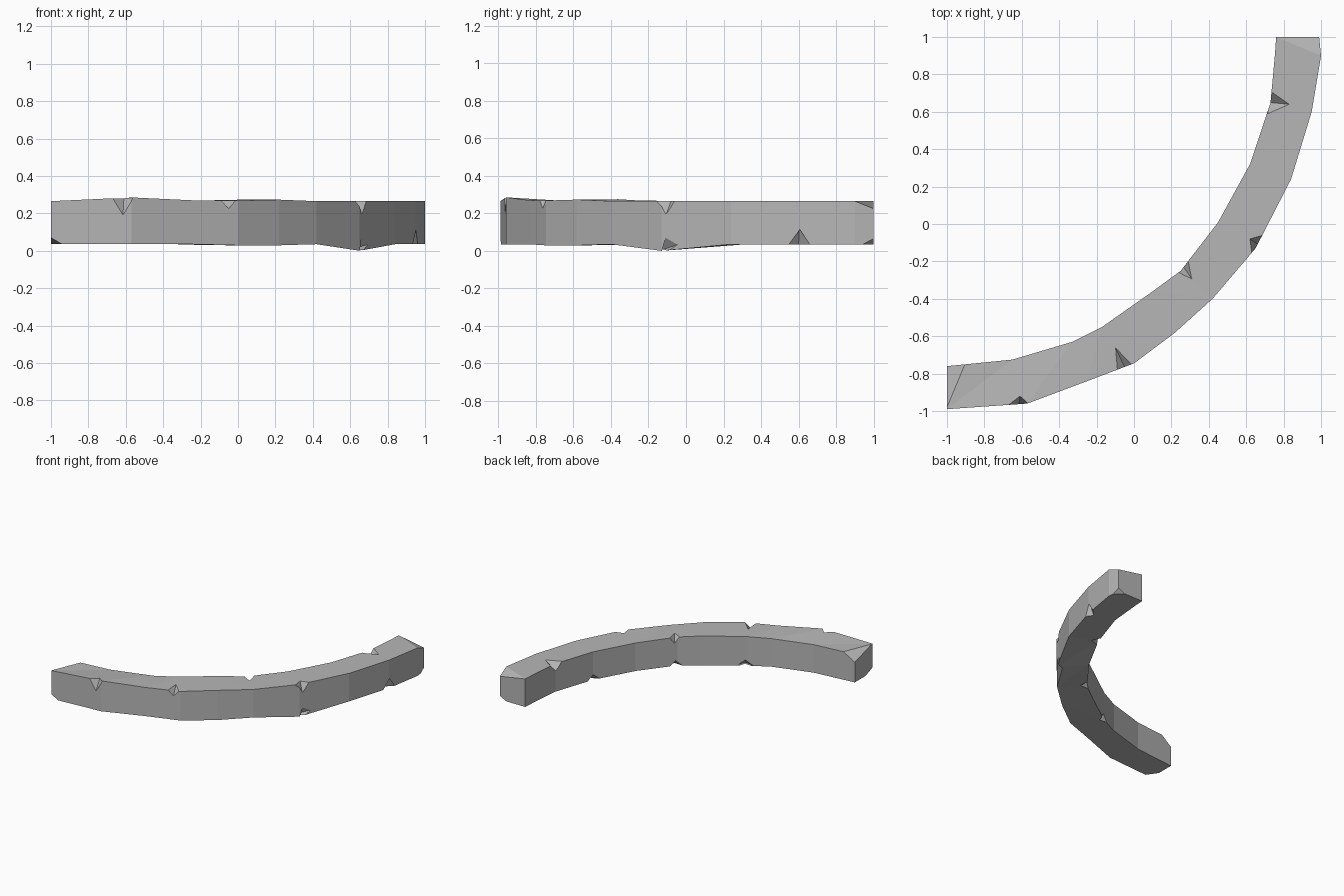
import bpy, bmesh
from mathutils import Vector

default = bpy.data.objects.get("Cube")
if default:
    bpy.data.objects.remove(default, do_unlink=True)

BOTTOM, TOP = 0.035, 0.265

stone = bpy.data.materials.new("grey_stone")
stone.use_nodes = True
color = (0.47, 0.47, 0.47, 1)
stone.diffuse_color = color
bsdf = stone.node_tree.nodes["Principled BSDF"]
bsdf.inputs["Base Color"].default_value = color
bsdf.inputs["Roughness"].default_value = 0.9


def make_object(name, bm):
    mesh = bpy.data.meshes.new(name)
    bmesh.ops.recalc_face_normals(bm, faces=bm.faces)
    bm.to_mesh(mesh)
    bm.free()
    mesh.materials.append(stone)
    obj = bpy.data.objects.new(name, mesh)
    bpy.context.collection.objects.link(obj)
    return obj


# Curved block: outer and inner corner of each cross-section
sections = [
    ((-1, -.99), (-1, -.76)), ((-.57, -.96), (-.65, -.725)),
    ((-.25, -.84), (-.33, -.63)), ((0, -.745), (-.17, -.55)),
    ((.22, -.58), (.10, -.36)), ((.42, -.40), (.25, -.25)),
    ((.65, -.13), (.45, .01)), ((.84, .24), (.62, .32)),
    ((.95, .60), (.73, .65)), ((1, .90), (.753, .90)), ((.99, 1), (.76, 1)),
]
# Uneven edges: height change by section number
outer_top = {1: .02, 2: .005, 3: .003, 4: .008}
inner_top = {3: .004, 4: .01, 5: .003}
outer_bottom = {3: -.006, 4: -.006, 6: -.035}
inner_bottom = {3: -.005, 4: -.004}

bm = bmesh.new()
rings = []
for i, (o, n) in enumerate(sections):
    rings.append([bm.verts.new(p) for p in (
        (*o, BOTTOM + outer_bottom.get(i, 0)), (*o, TOP + outer_top.get(i, 0)),
        (*n, TOP + inner_top.get(i, 0)), (*n, BOTTOM + inner_bottom.get(i, 0)))])
for a, b in zip(rings, rings[1:]):
    for k in range(4):
        j = (k + 1) % 4
        bm.faces.new((a[k], a[j], b[j], b[k]))
bm.faces.new(rings[0])
bm.faces.new(rings[-1])
bmesh.ops.triangulate(bm, faces=bm.faces)
block = make_object("curved_stone_edging", bm)

# Chips: small hulls that bite into the edges and corners
cut = bmesh.new()


def chip(corner, *points):
    corner = Vector(corner)
    points = [Vector(p) for p in points]
    away = corner - sum(points, Vector()) / len(points)
    points.append(corner + away.normalized() * .05)
    verts = [cut.verts.new(p) for p in points]
    hull = bmesh.ops.convex_hull(cut, input=verts)
    loose = [v for v in hull["geom_interior"] if isinstance(v, bmesh.types.BMVert)]
    bmesh.ops.delete(cut, geom=loose, context="VERTS")


def notch(a, b, tip, edge_z, side_z):
    mid = (Vector(a) + Vector(b)) / 2
    chip((*mid, edge_z), (*a, edge_z), (*b, edge_z), (*tip, edge_z), (*mid, side_z))


# Notches along the upper edges
notch((-.67, -.967), (-.56, -.96), (-.61, -.92), .281, .19)
notch((-.09, -.78), (-.01, -.75), (-.10, -.66), .27, .225)
notch((.63, -.155), (.69, -.06), (.62, -.08), TOP, .19)
notch((.24, -.26), (.29, -.20), (.31, -.295), .268, .22)
notch((.73, .71), (.715, .59), (.83, .64), TOP, .20)

# Notches along the lower edges
notch((.935, .55), (.96, .66), (.90, .60), BOTTOM, .14)
notch((.59, .27), (.64, .37), (.67, .30), BOTTOM, .08)
notch((.22, -.27), (.29, -.20), (.30, -.27), BOTTOM, .08)
notch((-.21, -.57), (-.11, -.51), (-.13, -.58), BOTTOM, .08)

# Broad break on the lower outer side
chip((.64, -.13, .01), (.42, -.40, BOTTOM), (.70, -.04, BOTTOM),
     (.66, -.11, .07), (.58, -.14, 0))

# Broken end corners
chip((.99, 1, TOP), (1, .9, TOP), (.76, 1, TOP), (.96, .97, TOP), (.99, 1, .225))
chip((-1, -.76, TOP), (-1, -.98, TOP), (-.97, -.78, TOP), (-.9, -.74, TOP), (-1, -.76, .20))
chip((-1, -.99, BOTTOM), (-.94, -.986, BOTTOM), (-1, -.99, .07), (-1, -.9, BOTTOM))
chip((.99, 1, BOTTOM), (.995, .94, BOTTOM), (.99, 1, .065), (.93, 1, BOTTOM))

cutter = make_object("chip_cutter", cut)
cutter.hide_render = True

mod = block.modifiers.new("chips", "BOOLEAN")
mod.operation = "DIFFERENCE"
mod.solver = "EXACT"
mod.use_self = True
mod.object = cutter
bpy.context.view_layer.objects.active = block
bpy.ops.object.modifier_apply(modifier=mod.name)
bpy.data.objects.remove(cutter, do_unlink=True)
